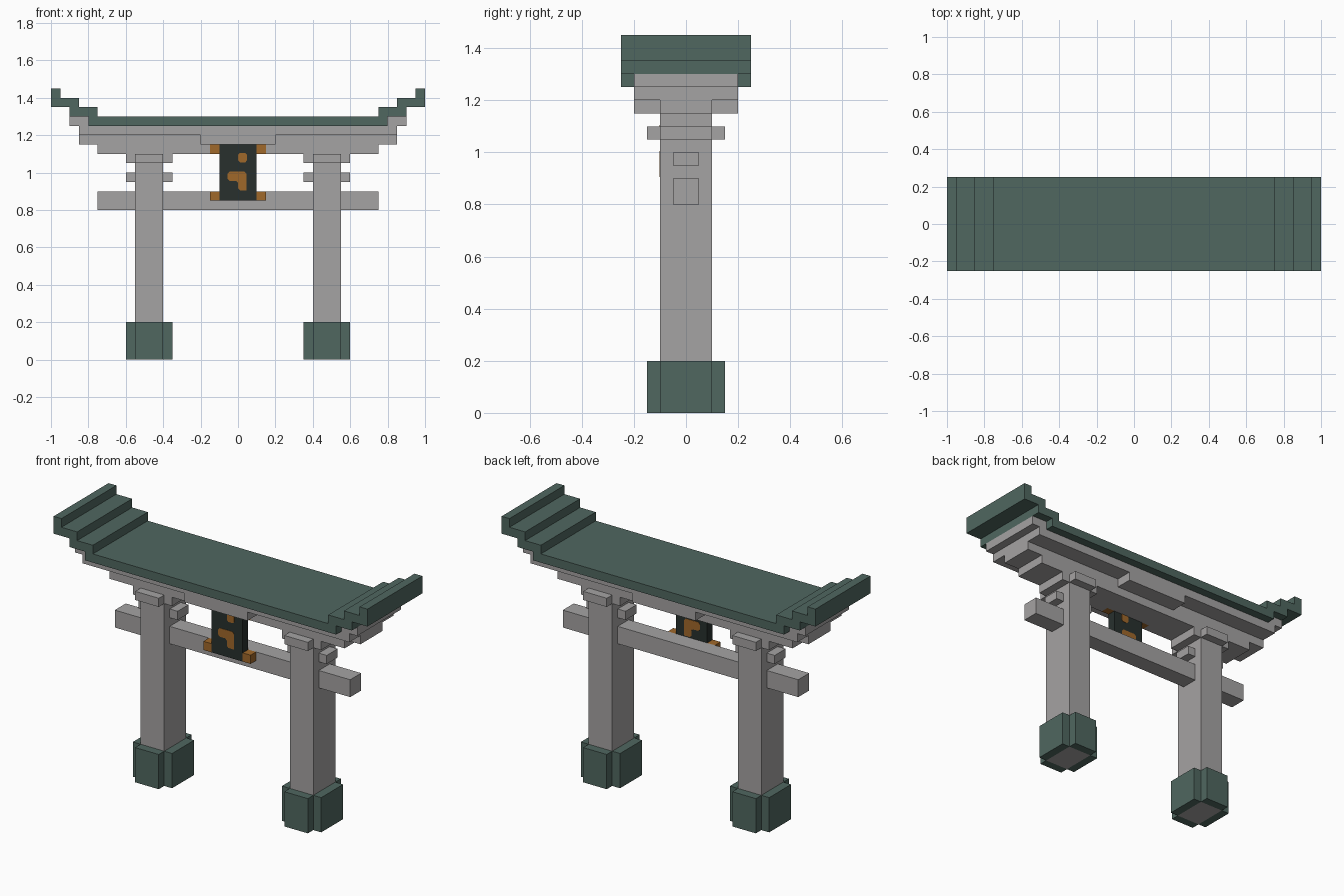
import bpy
import bmesh

cube = bpy.data.objects.get("Cube")
if cube:
    bpy.data.objects.remove(cube, do_unlink=True)


def material(name, rgb):
    m = bpy.data.materials.new(name)
    m.use_nodes = True
    m.diffuse_color = (*rgb, 1)
    m.node_tree.nodes["Principled BSDF"].inputs["Base Color"].default_value = (*rgb, 1)
    return m


STONE = material("stone grey", (0.376, 0.366, 0.366))
GREEN = material("roof green", (0.08, 0.136, 0.117))
DARK = material("dark panel", (0.021, 0.03, 0.027))
GOLD = material("gold", (0.352, 0.138, 0.023))


def prism(name, outline, y0, y1, mat):
    """Extrude an x-z outline from y0 to y1."""
    bm = bmesh.new()
    face = bm.faces.new([bm.verts.new((x, y0, z)) for x, z in outline])
    new = bmesh.ops.extrude_face_region(bm, geom=[face])["geom"]
    moved = [v for v in new if isinstance(v, bmesh.types.BMVert)]
    bmesh.ops.translate(bm, verts=moved, vec=(0, y1 - y0, 0))
    bmesh.ops.recalc_face_normals(bm, faces=bm.faces)
    mesh = bpy.data.meshes.new(name)
    bm.to_mesh(mesh)
    bm.free()
    mesh.materials.append(mat)
    ob = bpy.data.objects.new(name, mesh)
    bpy.context.collection.objects.link(ob)
    return ob


def box(name, x, y, z, mat):
    outline = [(x[0], z[0]), (x[1], z[0]), (x[1], z[1]), (x[0], z[1])]
    return prism(name, outline, y[0], y[1], mat)


def beam(name, half_x, half_y, z, mat=STONE):
    return box(name, (-half_x, half_x), (-half_y, half_y), z, mat)


# Stepped roof with upturned ends
half = [(0.8, 1.25), (0.8, 1.3), (0.9, 1.3), (0.9, 1.35), (1, 1.35), (1, 1.45),
        (0.95, 1.45), (0.95, 1.4), (0.85, 1.4), (0.85, 1.35), (0.75, 1.35), (0.75, 1.3)]
prism("roof", half + [(-x, z) for x, z in reversed(half)], -0.25, 0.25, GREEN)

# Lintel layers under the roof
beam("upper_lintel", 0.85, 0.2, (1.2, 1.25))
beam("middle_lintel", 0.85, 0.1, (1.15, 1.2))
beam("lintel_centre_block", 0.2, 0.2, (1.15, 1.2))
box("lower_lintel", (-0.75, 0.75), (-0.05, 0.1), (1.1, 1.15), STONE)
beam("tie_beam", 0.75, 0.05, (0.8, 0.9))


def collar(name, cx, z, mat):
    """Four slabs around a pillar, leaving notched corners."""
    for s, a, b in ((-1, "right", "front"), (1, "left", "back")):
        xs = sorted((cx + s * 0.075, cx + s * 0.125))
        ys = sorted((s * 0.1, s * 0.15))
        box(f"{name}_{a}", xs, (-0.1, 0.1), z, mat)
        box(f"{name}_{b}", (cx - 0.075, cx + 0.075), ys, z, mat)


# Pillars, bases, capitals and wedges on both sides
for s, side in ((-1, "right"), (1, "left")):
    cx = s * 0.475
    box(f"{side}_pillar", (cx - 0.075, cx + 0.075), (-0.1, 0.1), (0, 1.1), STONE)
    collar(f"{side}_base", cx, (0, 0.2), GREEN)
    collar(f"{side}_capital", cx, (1.05, 1.1), STONE)
    box(f"{side}_wedge", (cx - 0.125, cx + 0.125), (-0.05, 0.05), (0.95, 1), STONE)
    box(f"{side}_eave_block", sorted((s * 0.8, s * 0.9)), (-0.2, 0.2), (1.25, 1.3), STONE)
    box(f"{side}_lintel_front", sorted((s * 0.15, s * 0.75)), (-0.1, -0.05), (1.1, 1.15), STONE)
    # Gold corners of the hanging panel
    for z, level in ((0.85, "lower"), (1.1, "upper")):
        box(f"{side}_{level}_panel_corner", sorted((s * 0.1, s * 0.15)),
            (-0.1, -0.05), (z, z + 0.05), GOLD)

# Hanging panel with gold marks on both faces
box("panel", (-0.1, 0.1), (-0.1, -0.05), (0.85, 1.15), DARK)
c = 0.01
upper_mark = [(c, 1.055), (0.04, 1.055), (0.047, 1.065), (0.047, 1.095), (0.04, 1.105),
              (c, 1.105), (0, 1.095), (0, 1.065)]
lower_mark = [(c, 0.905), (0.045, 0.905), (0.045, 0.995), (0.035, 1.005), (-0.045, 1.005),
              (-0.055, 0.995), (-0.055, 0.965), (-0.045, 0.955), (-c, 0.955),
              (0, 0.945), (0, 0.915)]
for y, face in ((-0.102, "front"), (-0.05, "back")):
    prism(f"upper_mark_{face}", upper_mark, y, y + 0.002, GOLD)
    prism(f"lower_mark_{face}", lower_mark, y, y + 0.002, GOLD)
